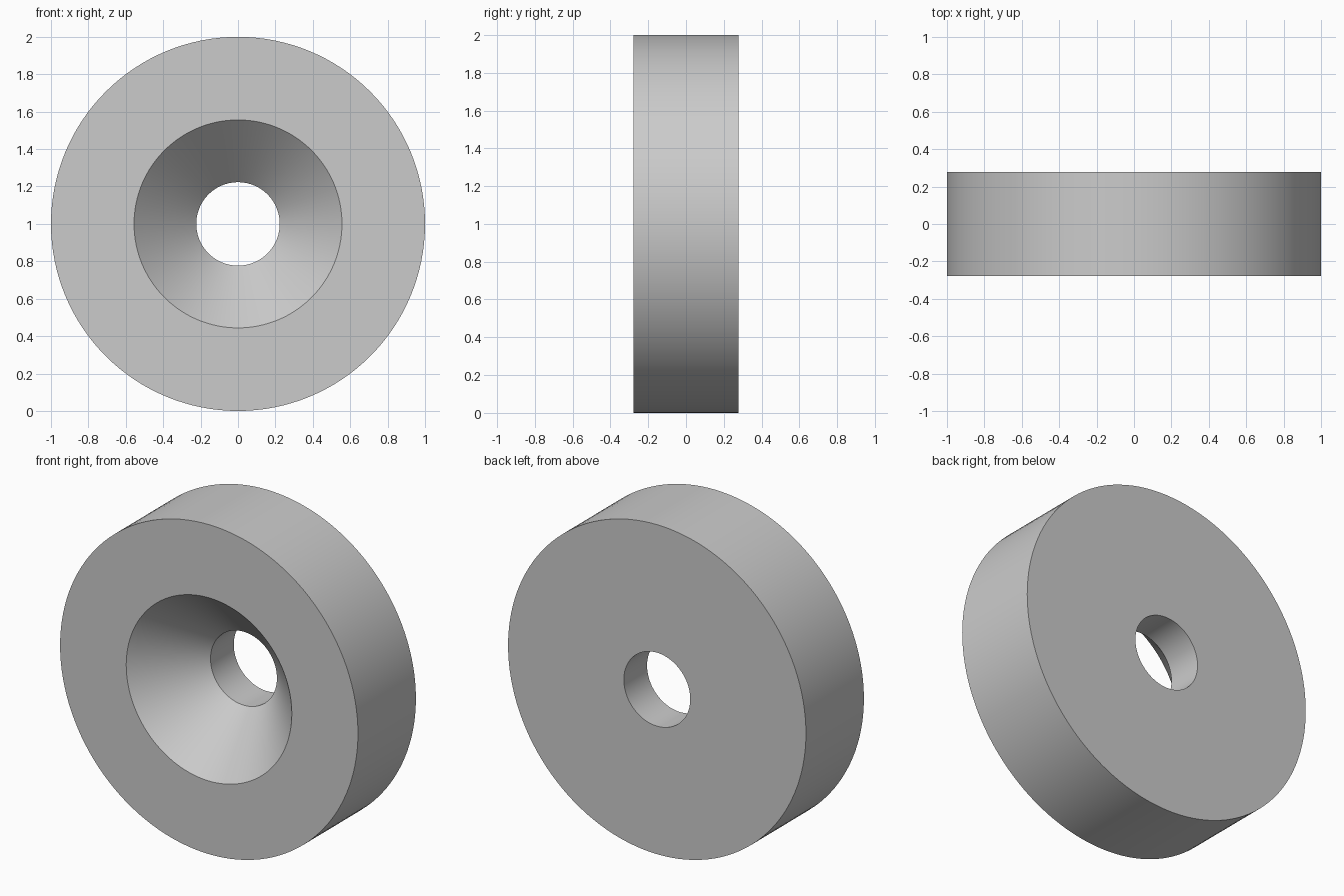
import bpy
import bmesh
from math import radians
from mathutils import Matrix, Vector

cube = bpy.data.objects.get("Cube")
if cube:
    bpy.data.objects.remove(cube, do_unlink=True)

# Single plain grey
grey = bpy.data.materials.new("light_grey")
grey.use_nodes = True
colour = (0.6, 0.6, 0.6, 1)
grey.diffuse_color = colour
grey.node_tree.nodes["Principled BSDF"].inputs["Base Color"].default_value = colour

OUTER, SINK, BORE = 1.0, 0.556, 0.223
HALF = 0.278
SINK_END = -HALF + (SINK - BORE)  # 45 degree countersink
SEGMENTS = 128

# Closed section (radius, y): rim, back face, bore, countersink, front face
section = [(OUTER, -HALF), (OUTER, HALF), (BORE, HALF), (BORE, SINK_END), (SINK, -HALF)]

# Spin the section around the y axis
bm = bmesh.new()
verts = [bm.verts.new((r, y, 0)) for r, y in section]
edges = [bm.edges.new((v, verts[(i + 1) % len(verts)])) for i, v in enumerate(verts)]
bmesh.ops.spin(bm, geom=verts + edges, cent=(0, 0, 0), axis=(0, 1, 0),
               angle=radians(360), steps=SEGMENTS, use_merge=True)
bmesh.ops.remove_doubles(bm, verts=bm.verts, dist=0.0001)
bmesh.ops.recalc_face_normals(bm, faces=bm.faces)
bmesh.ops.transform(bm, matrix=Matrix.Translation(Vector((0, 0, OUTER))), verts=bm.verts)

mesh = bpy.data.meshes.new("countersunk_disc")
bm.to_mesh(mesh)
bm.free()
mesh.materials.append(grey)
disc = bpy.data.objects.new("countersunk_disc", mesh)
bpy.context.collection.objects.link(disc)

# Smooth curved walls, sharp rims
bpy.ops.object.select_all(action="DESELECT")
disc.select_set(True)
bpy.context.view_layer.objects.active = disc
bpy.ops.object.shade_smooth_by_angle(angle=radians(30))
